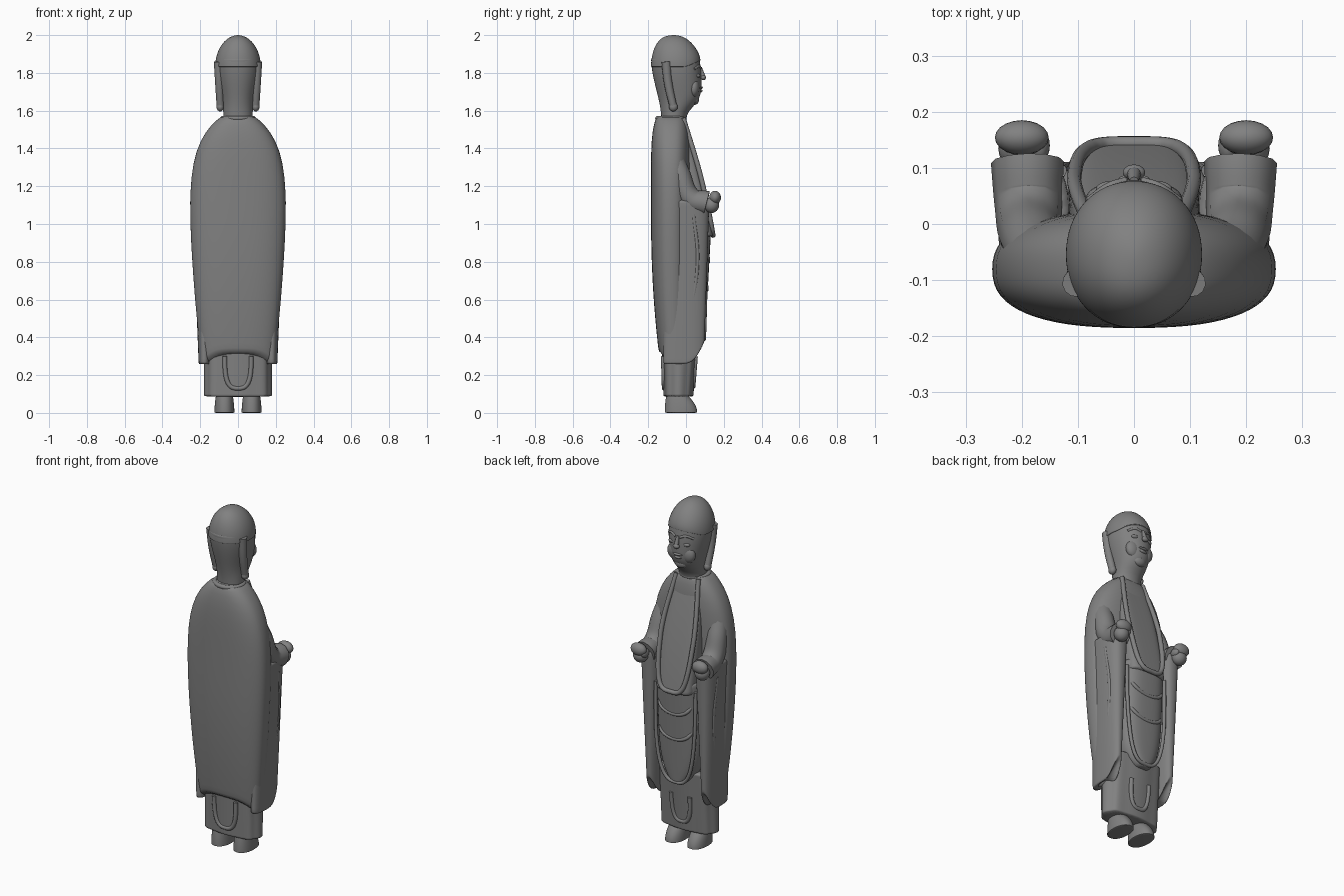
import bpy, bmesh, math

if "Cube" in bpy.data.objects:
    bpy.data.objects.remove(bpy.data.objects["Cube"])

stone = bpy.data.materials.new("grey stone")
stone.use_nodes = True
grey = (0.22, 0.22, 0.22, 1)
stone.diffuse_color = grey
stone.node_tree.nodes["Principled BSDF"].inputs["Base Color"].default_value = grey

RING, LEVELS = 32, 12


def link(name, data):
    data.materials.append(stone)
    obj = bpy.data.objects.new(name, data)
    bpy.context.collection.objects.link(obj)
    return obj


def finish(name, bm):
    bmesh.ops.recalc_face_normals(bm, faces=bm.faces)
    mesh = bpy.data.meshes.new(name)
    bm.to_mesh(mesh)
    bm.free()
    mesh.shade_smooth()
    return link(name, mesh)


def power(value, exponent):
    return math.copysign(abs(value) ** exponent, value)


def smooth(value, low, high):
    t = min(1, max(0, (value - low) / (high - low)))
    return t * t * (3 - 2 * t)


def flat_hem(x, y):
    return 0


def loft(name, bottom, top, width, back, front, centre=0, square=2.5, folds=0, hem=flat_hem):
    """Stack rounded rings; width, back and front are rules of height."""
    bm = bmesh.new()
    rings = []
    for level in range(LEVELS + 1):
        t = (1 - math.cos(math.pi * level / LEVELS)) / 2
        z = bottom + (top - bottom) * t
        middle = (front(z) + back(z)) / 2
        depth = (front(z) - back(z)) / 2
        row = []
        for step in range(RING):
            angle = math.tau * step / RING
            ripple = 1 + folds * math.cos(8 * angle)
            x = width(z) * ripple * power(math.cos(angle), 2 / square)
            y = middle + depth * ripple * power(math.sin(angle), 2 / square)
            row.append(bm.verts.new((centre + x, y, z + hem(x, y) * (1 - t) ** 2)))
        rings.append(row)
    for low, high in zip(rings, rings[1:]):
        for step in range(RING):
            after = (step + 1) % RING
            bm.faces.new((low[step], low[after], high[after], high[step]))
    bm.faces.new(rings[0])
    bm.faces.new(rings[-1])
    obj = finish(name, bm)
    soften = obj.modifiers.new("soften", "SUBSURF")
    soften.levels = soften.render_levels = 1


def blob(name, location, size):
    bm = bmesh.new()
    bmesh.ops.create_uvsphere(bm, u_segments=20, v_segments=12, radius=1)
    obj = finish(name, bm)
    obj.location, obj.scale = location, size


def tube(name, points, radius, taper=1, closed=False):
    curve = bpy.data.curves.new(name, "CURVE")
    curve.dimensions = "3D"
    curve.bevel_depth = radius
    curve.use_fill_caps = True
    line = curve.splines.new("BEZIER")
    line.bezier_points.add(len(points) - 1)
    line.use_cyclic_u = closed
    for index, (knot, point) in enumerate(zip(line.bezier_points, points)):
        knot.co = point
        knot.radius = 1 + (taper - 1) * index / (len(points) - 1)
        knot.handle_left_type = knot.handle_right_type = "AUTO"
    link(name, curve)


def hanging_edge(name, width, top, bottom, surface, radius, square=2):
    """U-shaped cloth edge that follows a surface rule giving (x scale, y)."""
    points = []
    for step in range(-8, 9):
        angle = math.pi / 2 * step / 8
        z = top - (top - bottom) * abs(math.cos(angle)) ** (2 / square)
        scale, y = surface(abs(step / 8), z)
        points.append((scale * width * power(math.sin(angle), 2 / square), y, z))
    tube(name, points, radius)


# Mantle across the back, shoulders and flanks
def shoulder(z):
    return max(0, (z - 1.1) / 0.5)


def mantle_width(z):
    sag = 0.09 * max(0, 1.1 - z) ** 1.4
    return 0.256 * (1 - shoulder(z) ** 3) ** 0.6 - sag


def mantle_back(z):
    return 0.09 * max(0, 1 - z) ** 2 + 0.05 * shoulder(z) ** 8 - 0.186


def mantle_front(z):
    return 0.025 - 0.05 * shoulder(z) ** 8


def mantle_hem(x, y):
    return -0.08 * (x / 0.2) ** 4


loft("mantle", 0.315, 1.575, mantle_width, mantle_back, mantle_front, hem=mantle_hem)


# Chest and the rounded apron below it
def chest_width(z):
    return 0.118 - 0.3 * (z - 0.95) ** 4


def chest_front(z):
    rise = z - 0.95
    return 0.142 - 0.17 * rise - 0.14 * rise ** 2


def apron_width(z):
    return 0.138 * (1 - ((0.8 - z) / 0.43) ** 4) ** 0.5


def apron_front(z):
    return 0.08 + 0.055 * z


def inner_back(z):
    return -0.1


loft("chest", 0.93, 1.56, chest_width, inner_back, chest_front, square=5)
loft("apron", 0.375, 1, apron_width, inner_back, apron_front, square=3)


# Raised cloth edges and draped folds
def on_chest(side, z):
    return chest_width(z) / chest_width(1), chest_front(z)


def on_apron(side, z):
    return 1, apron_front(z) - 0.006 - 0.03 * side ** 4


hanging_edge("collar", 0.11, 1.56, 0.94, on_chest, 0.013, square=4)
hanging_edge("apron_edge", 0.13, 0.95, 0.39, on_apron, 0.01, square=3)
for number in range(2):
    z = 0.65 + 0.15 * number
    hanging_edge(f"apron_fold_{number}", 0.1, z + 0.06, z, on_apron, 0.01)
nape = []
for step in range(12):
    angle = math.tau * step / 12
    nape.append((0.08 * math.cos(angle), 0.07 * math.sin(angle) - 0.08, 1.56))
tube("nape_band", nape, 0.013, closed=True)


# Underskirt with vertical folds and small drapes
def skirt_width(z):
    return 0.175


def skirt_back(z):
    return -0.115 - 0.03 * z


def skirt_front(z):
    return 0.03 + 0.08 * z


def on_skirt_front(side, z):
    return 1, skirt_front(z) - 0.003


def on_skirt_back(side, z):
    return 1, skirt_back(z) + 0.003


loft("underskirt", 0.085, 0.45, skirt_width, skirt_back, skirt_front, square=2.7, folds=0.04)
hanging_edge("front_skirt_drape", 0.06, 0.3, 0.14, on_skirt_front, 0.012, square=3)
hanging_edge("back_skirt_drape", 0.07, 0.3, 0.13, on_skirt_back, 0.012, square=3)


# Long hanging sleeves and feet
def sleeve_width(z):
    return 0.02 + 0.04 * z


def sleeve_back(z):
    return -0.12


def sleeve_front(z):
    return 0.09 + 0.03 * z


def sleeve_hem(x, y):
    return 0.1 * max(0, y / 0.09) ** 2


def foot_width(z):
    return 0.053 - z ** 2


def foot_back(z):
    return -0.113 + z ** 2


def foot_front(z):
    return 0.06 - 6 * z ** 2


for side, s in (("left", 1), ("right", -1)):
    loft(side + "_sleeve", 0.25, 1.13, sleeve_width, sleeve_back, sleeve_front,
         centre=s * 0.178, hem=sleeve_hem)
    tube(side + "_sleeve_fold", [
        (s * 0.23, 0.04, 1.05), (s * 0.218, 0.06, 0.8), (s * 0.2, 0, 0.4)], 0.011)
    loft(side + "_foot", 0, 0.11, foot_width, foot_back, foot_front, centre=s * 0.072, square=2.2)

    # Bent arm in its wide cuff, and closed hand
    tube(side + "_arm", [
        (s * 0.15, -0.08, 1.4), (s * 0.18, -0.035, 1.27),
        (s * 0.188, 0.03, 1.13), (s * 0.19, 0.11, 1.11)], 0.05, taper=1.3)
    blob(side + "_palm", (s * 0.2, 0.135, 1.1), (0.042, 0.04, 0.042))
    blob(side + "_fingers", (s * 0.2, 0.154, 1.14), (0.048, 0.031, 0.036))
    blob(side + "_thumb", (s * 0.168, 0.14, 1.12), (0.018, 0.03, 0.024))

    # Long ear, cheek, eye and brow
    tube(side + "_ear", [
        (s * 0.103, -0.105, 1.86), (s * 0.099, -0.095, 1.75), (s * 0.093, -0.067, 1.62)],
        0.025, taper=0.8)
    blob(side + "_earlobe", (s * 0.094, -0.067, 1.62), (0.02, 0.023, 0.024))
    blob(side + "_cheek", (s * 0.042, 0.042, 1.72), (0.045, 0.03, 0.05))
    blob(side + "_eye", (s * 0.044, 0.062, 1.785), (0.024, 0.014, 0.012))
    tube(side + "_brow", [
        (s * 0.014, 0.077, 1.825), (s * 0.045, 0.067, 1.835), (s * 0.08, 0.042, 1.82)], 0.007)


# Neck and head
def head_width(z):
    return 0.076 + 0.04 * smooth(z, 1.56, 1.84)


def head_back(z):
    return -0.13 - 0.055 * smooth(z, 1.55, 1.87)


def head_front(z):
    return 0.082 * smooth(z, 1.57, 1.68) - 0.01 * smooth(z, 1.8, 1.88)


loft("head", 1.5, 1.88, head_width, head_back, head_front, square=2.1)


# Hair cap with a raised crown and peaked hairline
def dome(z):
    return (1.001 - ((z - 1.83) / 0.17) ** 2) ** 0.5


def hair_width(z):
    return 0.122 * dome(z)


def hair_back(z):
    return -0.06 - 0.126 * dome(z) ** 0.7


def hair_front(z):
    return 0.137 * dome(z) - 0.06


def hairline(x, y):
    return 0.035 * max(0, y / 0.08)


loft("hair", 1.83, 2, hair_width, hair_back, hair_front, square=2.1, hem=hairline)

# Nose, lips and chin
tube("nose", [(0, 0.076, 1.83), (0, 0.09, 1.78)], 0.008, taper=1.6)
blob("nose_tip", (0, 0.092, 1.775), (0.02, 0.014, 0.014))
blob("upper_lip", (0, 0.077, 1.722), (0.03, 0.012, 0.008))
blob("lower_lip", (0, 0.075, 1.705), (0.024, 0.012, 0.009))
blob("chin", (0, 0.044, 1.66), (0.04, 0.026, 0.03))
